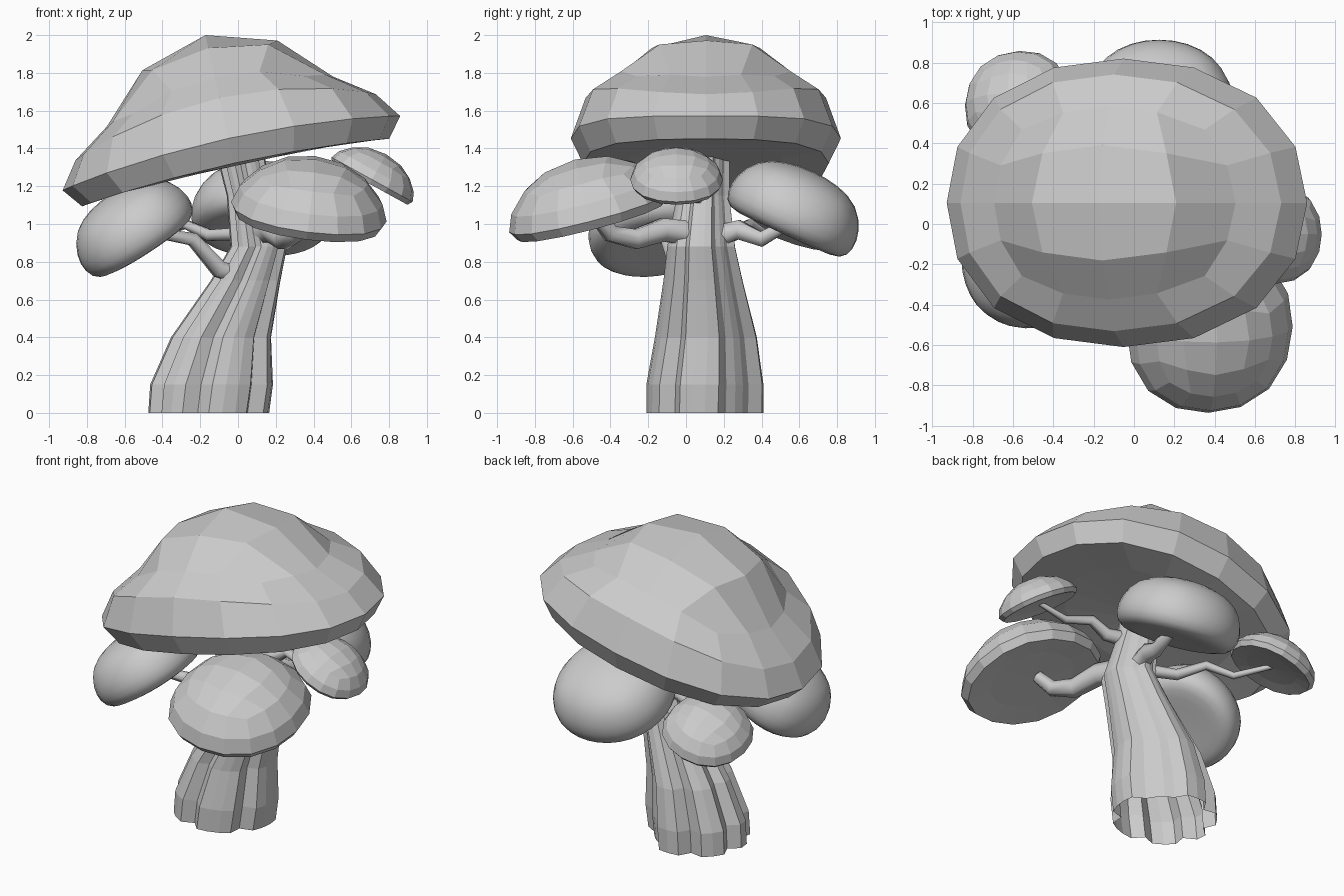
import bpy, bmesh
from math import atan2, cos, pi, sin
from mathutils import Matrix, Vector

cube = bpy.data.objects.get("Cube")
if cube:
    bpy.data.objects.remove(cube)

grey = bpy.data.materials.new("plain_grey")
grey.use_nodes = True
grey.diffuse_color = (0.6, 0.6, 0.6, 1)
grey.node_tree.nodes["Principled BSDF"].inputs["Base Color"].default_value = (0.6, 0.6, 0.6, 1)


def add_object(name, data):
    obj = bpy.data.objects.new(name, data)
    bpy.context.collection.objects.link(obj)
    data.materials.append(grey)
    return obj


def finish(name, bm, smooth=False):
    bmesh.ops.recalc_face_normals(bm, faces=bm.faces)
    for f in bm.faces:
        f.smooth = smooth
    mesh = bpy.data.meshes.new(name)
    bm.to_mesh(mesh)
    bm.free()
    return add_object(name, mesh)


def bridge(bm, a, b):
    n = len(a)
    for k in range(n):
        bm.faces.new((a[k], a[(k + 1) % n], b[(k + 1) % n], b[k]))


# Cap profiles from top to underside: (radius, height, extra lift at the y sides).
# The first three rows make the square crown, the rest are rings around it.
BROAD = [(0, 0.64, 0), (0.4, 0.53, 0.04), (0.67, 0.28, 0.13), (0.89, 0.14, 0.16),
         (1, 0, 0.08), (0.91, -0.105, 0.05), (0.6, -0.07, 0)]
ROUND = [(0, 0.64, 0), (0.4, 0.58, 0), (0.7, 0.42, 0), (0.92, 0.2, 0),
         (1, 0, 0), (0.93, -0.11, 0), (0.6, -0.07, 0)]
PUFFY = [(0, 0.7, 0), (0.45, 0.66, 0), (0.8, 0.52, 0), (1, 0.24, 0),
         (1.02, 0, 0), (0.91, -0.17, 0), (0.6, -0.17, 0)]


def cap(name, profile, center, size, normal):
    """Dome with a four by four crown, side rings and a shallow underside."""
    rx, ry, height = size
    bm = bmesh.new()

    def point(row, a, spread=1, drop=0):
        r, z, lift = profile[row]
        r *= spread * (1 + 0.03 * sin(2 * a) ** 2)
        z += lift * sin(a) ** 2 - drop
        return bm.verts.new((r * rx * cos(a), r * ry * sin(a), z * height))

    grid = {}
    for i in range(-2, 3):
        for j in range(-2, 3):
            m = max(abs(i), abs(j))
            a = round(atan2(j, i) / (pi / 8)) * pi / 8
            corner = m > 0 and abs(i) == abs(j)
            grid[i, j] = point(m, a, (1, 1.18, 1.04)[m] if corner else 1, 0.03 * corner)
    for i in range(-2, 2):
        for j in range(-2, 2):
            bm.faces.new((grid[i, j], grid[i + 1, j], grid[i + 1, j + 1], grid[i, j + 1]))
    edge = [k for k in grid if max(map(abs, k)) == 2]
    edge.sort(key=lambda k: atan2(k[1], k[0]) % (2 * pi))
    ring = [grid[k] for k in edge]
    for row in range(3, len(profile)):
        nxt = [point(row, k * pi / 8) for k in range(16)]
        bridge(bm, ring, nxt)
        ring = nxt
    hub = bm.verts.new((0, 0, (profile[-1][1] + 0.02) * height))
    for k in range(16):
        bm.faces.new((ring[k], ring[(k + 1) % 16], hub))

    turn = Vector((0, 0, 1)).rotation_difference(Vector(normal))
    bm.transform(Matrix.Translation(center) @ turn.to_matrix().to_4x4())
    puffy = profile is PUFFY
    obj = finish(name, bm, puffy)
    if puffy:
        rounding = obj.modifiers.new("rounding", "SUBSURF")
        rounding.levels = rounding.render_levels = 1


cap("main_cap", BROAD, (-0.035, 0.105, 1.375), (0.915, 0.715, 1), (-0.22, 0, 1))
cap("front_cap", ROUND, (0.375, -0.515, 1.065), (0.415, 0.435, 0.45), (0.13, -0.26, 1))
cap("left_small_cap", ROUND, (0.71, -0.05, 1.235), (0.245, 0.245, 0.24), (0.55, 0, 1))
cap("back_right_cap", ROUND, (-0.58, 0.6, 0.99), (0.27, 0.27, 0.27), (-0.32, 0.32, 1))
cap("right_puffy_cap", PUFFY, (-0.525, -0.17, 0.93), (0.34, 0.35, 0.4), (-0.65, -0.15, 1))
cap("back_puffy_cap", PUFFY, (0.125, 0.55, 1.015), (0.38, 0.37, 0.43), (0.02, 0.46, 1))

# Stem: bent, grooved and open at the base; rows are z, centre x and y, radii
SECTIONS = [
    (0, -0.155, 0.1, 0.32, 0.31), (0.15, -0.14, 0.1, 0.325, 0.31),
    (0.4, -0.09, 0.105, 0.265, 0.27), (0.7, 0.04, 0.09, 0.185, 0.21),
    (0.88, 0.11, 0.08, 0.15, 0.18), (1.15, 0.06, 0.09, 0.12, 0.14),
    (1.42, 0.0, 0.1, 0.13, 0.13),
]
# Raised faces (1) and sunken faces (0), as steps around the stem
GROOVES = "1100001110111011011101111011"
bm = bmesh.new()
last = None
for z, cx, cy, rx, ry in SECTIONS:
    ring = []
    for k, step in enumerate(GROOVES):
        a = 2 * pi * k / len(GROOVES) + 0.1 * z
        r = 1 if step == "1" else 0.82
        ring.append(bm.verts.new((cx + r * rx * cos(a), cy + r * ry * sin(a), z)))
    if last:
        bridge(bm, last, ring)
    last = ring
finish("stem", bm)


# Branches: tapered bent limbs holding up the small caps
def branch(name, points, thickness, taper=0.5):
    curve = bpy.data.curves.new(name, "CURVE")
    curve.dimensions = "3D"
    curve.bevel_depth = thickness
    curve.bevel_resolution = 1
    curve.use_fill_caps = True
    spline = curve.splines.new("POLY")
    spline.points.add(len(points) - 1)
    for i, (p, co) in enumerate(zip(spline.points, points)):
        p.co = (*co, 1)
        p.radius = 1 - (1 - taper) * i / (len(points) - 1)
    add_object(name, curve)


branch("right_branch", [(0.05, 0.02, 0.72), (-0.1, -0.04, 0.76), (-0.24, -0.1, 0.92),
                        (-0.42, -0.16, 0.95)], 0.06)
branch("front_branch", [(0.12, 0.05, 0.94), (0.18, -0.12, 0.97), (0.24, -0.27, 0.92),
                        (0.3, -0.4, 0.95), (0.36, -0.47, 1.04)], 0.08)
branch("back_branch", [(0.1, 0.12, 0.92), (0.12, 0.28, 0.97), (0.16, 0.4, 0.92),
                       (0.15, 0.54, 1.0)], 0.07)
branch("left_branch", [(0.08, 0.08, 1.15), (0.25, 0.04, 1.15), (0.35, 0.02, 1.22),
                       (0.52, -0.02, 1.18), (0.7, -0.05, 1.24)], 0.05, 0.3)
branch("back_right_branch", [(0.05, 0.12, 0.95), (-0.15, 0.22, 0.94), (-0.28, 0.34, 1.0),
                             (-0.42, 0.43, 0.94), (-0.58, 0.6, 0.99)], 0.04, 0.4)
